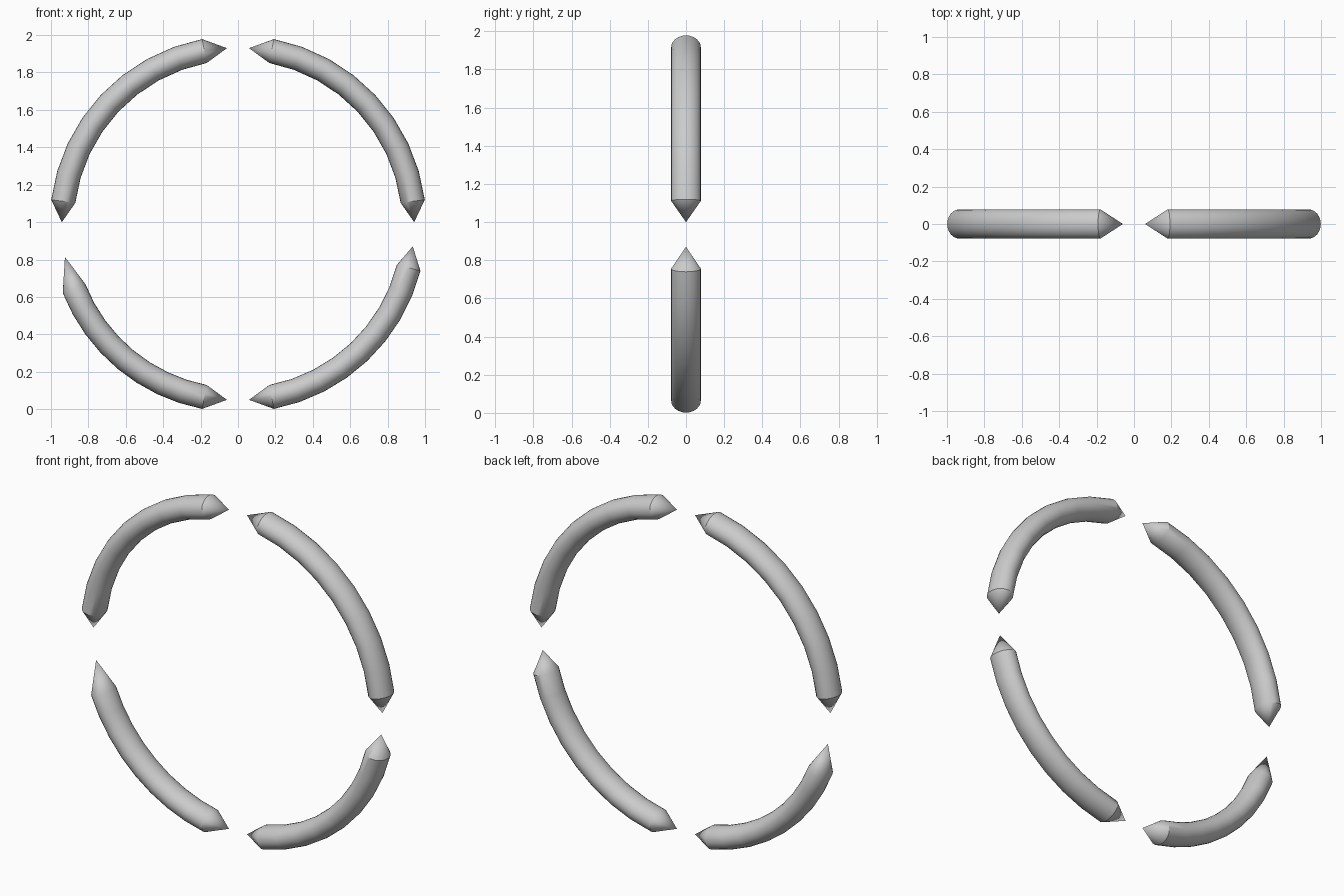
import bpy, bmesh
from math import sin, cos, radians, pi

if "Cube" in bpy.data.objects:
    bpy.data.objects.remove(bpy.data.objects["Cube"])

CENTRE_Z = 0.99      # middle of the broken ring
RADIUS = 0.942       # ring radius along the tube centre
HALF_W, HALF_D = 0.065, 0.078   # tube half-size: radial, front-to-back
SIDES, STEPS = 24, 8


def on_ring(angle, radial=0.0, y=0.0):
    a, r = radians(angle), RADIUS + radial
    return (r * cos(a), y, CENTRE_Z + r * sin(a))


def arc_segment(name, tip_a, end_a, end_b, tip_b):
    """Curved tube between two end angles, closed by a pointed tip at each end."""
    bm = bmesh.new()
    rings = []
    for i in range(STEPS + 1):
        ang = end_a + (end_b - end_a) * i / STEPS
        rings.append([bm.verts.new(on_ring(ang, HALF_W * cos(2 * pi * k / SIDES),
                                           HALF_D * sin(2 * pi * k / SIDES)))
                      for k in range(SIDES)])
    first, last = bm.verts.new(on_ring(tip_a)), bm.verts.new(on_ring(tip_b))
    for k in range(SIDES):
        n = (k + 1) % SIDES
        for r0, r1 in zip(rings, rings[1:]):
            bm.faces.new((r0[k], r0[n], r1[n], r1[k]))
        bm.faces.new((first, rings[0][n], rings[0][k]))
        bm.faces.new((last, rings[-1][k], rings[-1][n]))
    bmesh.ops.recalc_face_normals(bm, faces=bm.faces)
    mesh = bpy.data.meshes.new(name)
    bm.to_mesh(mesh)
    bm.free()
    obj = bpy.data.objects.new(name, mesh)
    bpy.context.collection.objects.link(obj)
    bpy.ops.object.select_all(action='DESELECT')
    obj.select_set(True)
    bpy.context.view_layer.objects.active = obj
    bpy.ops.object.shade_smooth_by_angle(angle=radians(30))


# Four pointed arcs; the lower left one is shorter
arc_segment("upper_right_arc", 0.6, 7.4, 79.0, 86.4)
arc_segment("upper_left_arc", 93.6, 101.0, 172.6, 179.4)
arc_segment("lower_left_arc", 190.8, 201.5, 259.0, 266.4)
arc_segment("lower_right_arc", 273.6, 281.0, 345.6, 352.7)
